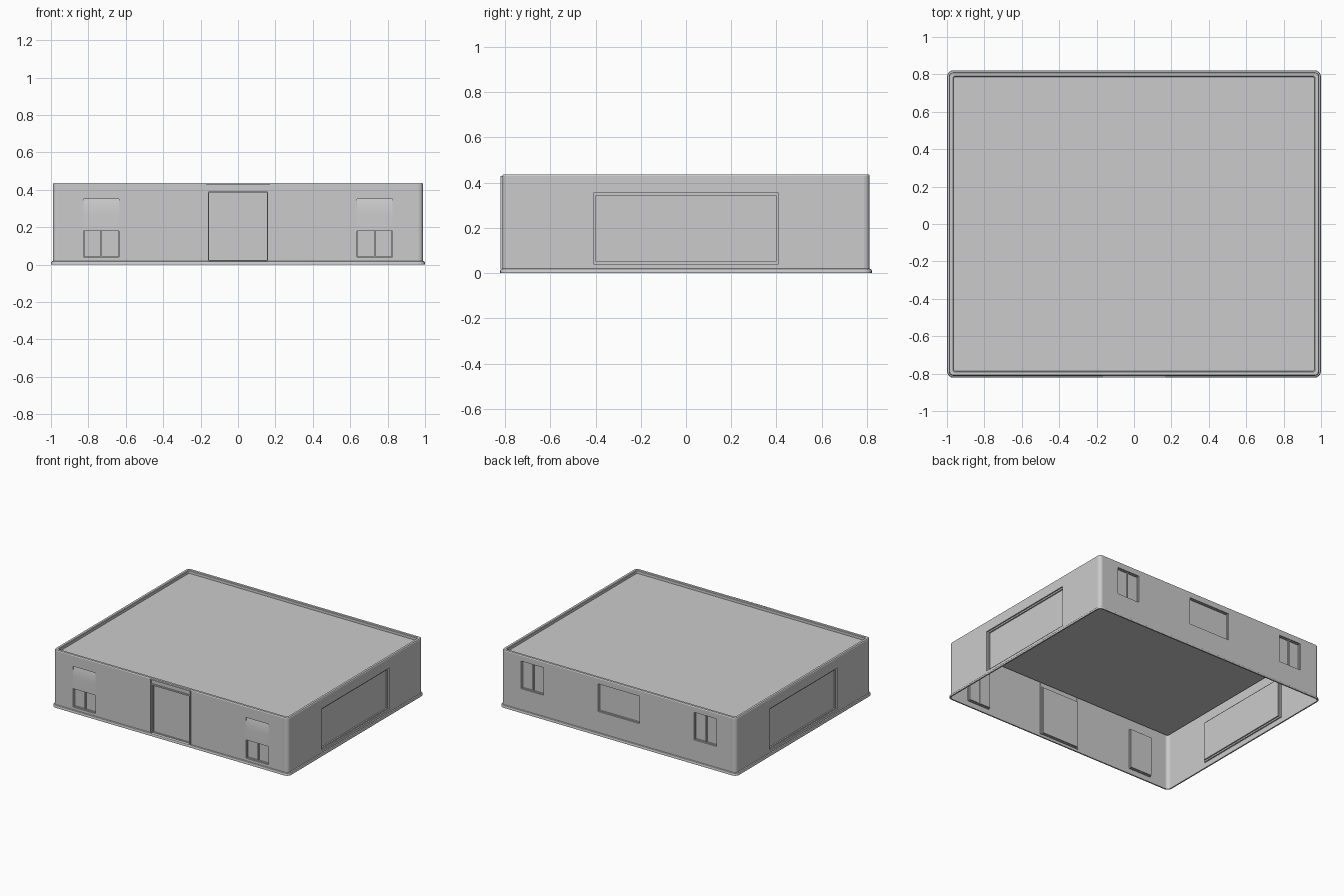
import bpy, bmesh, math
from mathutils import Matrix, Vector

if "Cube" in bpy.data.objects:
    bpy.data.objects.remove(bpy.data.objects["Cube"])

HX, HY = 0.99, 0.812      # half sizes of the walls
R = 0.025                 # corner radius
WALL_TOP = 0.43


def finish(name, bm, merge=True):
    if merge:
        bmesh.ops.remove_doubles(bm, verts=bm.verts, dist=1e-5)
    me = bpy.data.meshes.new(name)
    bm.to_mesh(me)
    bm.free()
    ob = bpy.data.objects.new(name, me)
    bpy.context.collection.objects.link(ob)
    return ob


def smooth(ob, angle=35):
    bpy.ops.object.select_all(action='DESELECT')
    ob.select_set(True)
    bpy.context.view_layer.objects.active = ob
    bpy.ops.object.shade_smooth_by_angle(angle=math.radians(angle))


def outline(off, z, steps=4):
    """Rounded rectangle of the building, grown by off."""
    pts = []
    r = max(R + off, 0.012)
    for q, (sx, sy) in enumerate([(1, 1), (-1, 1), (-1, -1), (1, -1)]):
        for i in range(steps + 1):
            a = math.pi / 2 * (q + i / steps)
            pts.append((sx * (HX + off - r) + r * math.cos(a),
                        sy * (HY + off - r) + r * math.sin(a), z))
    return pts


def loft(bm, loops):
    rows = [[bm.verts.new(p) for p in lp] for lp in loops]
    n = len(rows[0])
    for a, b in zip(rows, rows[1:]):
        for i in range(n):
            j = (i + 1) % n
            bm.faces.new((a[i], a[j], b[j], b[i]))
    return rows


def side_point(side):
    """Maps (along wall, depth inward, height) to the world."""
    dist = HY if side % 2 == 0 else HX
    m = Matrix.Rotation(side * math.pi / 2, 4, 'Z')
    return lambda u, d, z: m @ Vector((u, d - dist, z))


def box(bm, P, u0, u1, d0, d1, z0, z1):
    vs = bmesh.ops.create_cube(bm, size=1)['verts']
    for v in vs:
        v.co = P(u1 if v.co.x > 0 else u0, d1 if v.co.y > 0 else d0, z1 if v.co.z > 0 else z0)
    return vs


# Openings per side (front, right, back, left): u0, u1, z0, z1, kind
OPENINGS = [
    [(-0.825, -0.635, 0.04, 0.35, 'split'), (-0.16, 0.16, 0.02, 0.39, 'door'),
     (0.635, 0.825, 0.04, 0.35, 'split')],
    [(-0.41, 0.41, 0.04, 0.355, 'wide')],
    [(-0.825, -0.635, 0.18, 0.39, 'split'), (-0.175, 0.175, 0.18, 0.39, 'plain'),
     (0.635, 0.825, 0.18, 0.39, 'split')],
    [(-0.41, 0.41, 0.04, 0.355, 'wide')],
]
NAMES = ['front', 'right', 'back', 'left']

# Walls: single sheets with the openings left out
for s, ops in enumerate(OPENINGS):
    P = side_point(s)
    half = (HX if s % 2 == 0 else HY) - R
    us = sorted({-half, half} | {o[0] for o in ops} | {o[1] for o in ops})
    zs = sorted({0, WALL_TOP} | {o[2] for o in ops} | {o[3] for o in ops})
    bm = bmesh.new()
    for ua, ub in zip(us, us[1:]):
        for za, zb in zip(zs, zs[1:]):
            uc, zc = (ua + ub) / 2, (za + zb) / 2
            if any(o[0] < uc < o[1] and o[2] < zc < o[3] for o in ops):
                continue
            bm.faces.new([bm.verts.new(P(u, 0, z)) for u, z in
                          [(ua, za), (ub, za), (ub, zb), (ua, zb)]])
    finish(NAMES[s] + '_wall', bm)

    # Windows and door panel: stepped reveal, pane and mullion
    for k, (u0, u1, z0, z1, kind) in enumerate(ops):
        bm = bmesh.new()
        f = 0.011 if kind == 'wide' else 0.004
        rows = loft(bm, [[P(u0 + i, d, z0 + i), P(u1 - i, d, z0 + i),
                          P(u1 - i, d, z1 - i), P(u0 + i, d, z1 - i)]
                         for i, d in [(0, 0), (0, 0.01), (f, 0.01), (f, 0.02)]])
        bm.faces.new(rows[-1])
        if kind == 'split':
            c = (u0 + u1) / 2
            box(bm, P, c - 0.004, c + 0.004, 0.01, 0.022, z0, z1)
        label = 'door' if kind == 'door' else 'window'
        finish(f'{NAMES[s]}_{label}_{k + 1}', bm)

# Wall corners
bm = bmesh.new()
lo, hi = outline(0, 0), outline(0, WALL_TOP)
for q in range(4):
    for i in range(q * 5, q * 5 + 4):
        bm.faces.new([bm.verts.new(p) for p in (lo[i], lo[i + 1], hi[i + 1], hi[i])])
smooth(finish('wall_corners', bm))

# Base trim
bm = bmesh.new()
loft(bm, [outline(o, z) for o, z in
          [(0, 0), (0.01, 0), (0.01, 0.011), (0.007, 0.017), (0, 0.02)]])
smooth(finish('base_trim', bm))

# Parapet and recessed roof
bm = bmesh.new()
rows = loft(bm, [outline(o, z) for o, z in
                 [(0, WALL_TOP), (-0.004, 0.436), (-0.021, 0.436),
                  (-0.025, 0.432), (-0.025, 0.412)]])
bm.faces.new(rows[-1])
smooth(finish('roof_and_parapet', bm))

# Blinds covering the upper half of the front windows
P = side_point(0)
for u0, u1, tag in [(-0.825, -0.635, 'left'), (0.635, 0.825, 'right')]:
    bm = bmesh.new()
    prof = [(0.01, 0.35), (0.003, 0.32), (0.0, 0.27), (-0.001, 0.18), (0.02, 0.18)]
    a = [bm.verts.new(P(u0, d, z)) for d, z in prof]
    b = [bm.verts.new(P(u1, d, z)) for d, z in prof]
    for i in range(4):
        bm.faces.new((a[i], a[i + 1], b[i + 1], b[i]))
    bmesh.ops.recalc_face_normals(bm, faces=bm.faces)
    smooth(finish(tag + '_front_blind', bm))

# Door frame: two jambs, header and lip
bm = bmesh.new()
for sgn in (-1, 1):
    a, b = sorted((sgn * 0.159, sgn * 0.17))
    box(bm, P, a, b, -0.008, 0.005, 0.018, WALL_TOP)
box(bm, P, -0.159, 0.159, -0.004, 0.004, 0.4, WALL_TOP - 0.004)
box(bm, P, -0.159, 0.159, -0.008, 0.008, 0.388, 0.398)
box(bm, P, -0.159, 0.159, -0.008, 0.004, WALL_TOP - 0.004, WALL_TOP)
bmesh.ops.recalc_face_normals(bm, faces=bm.faces)
finish('door_frame', bm, merge=False)
